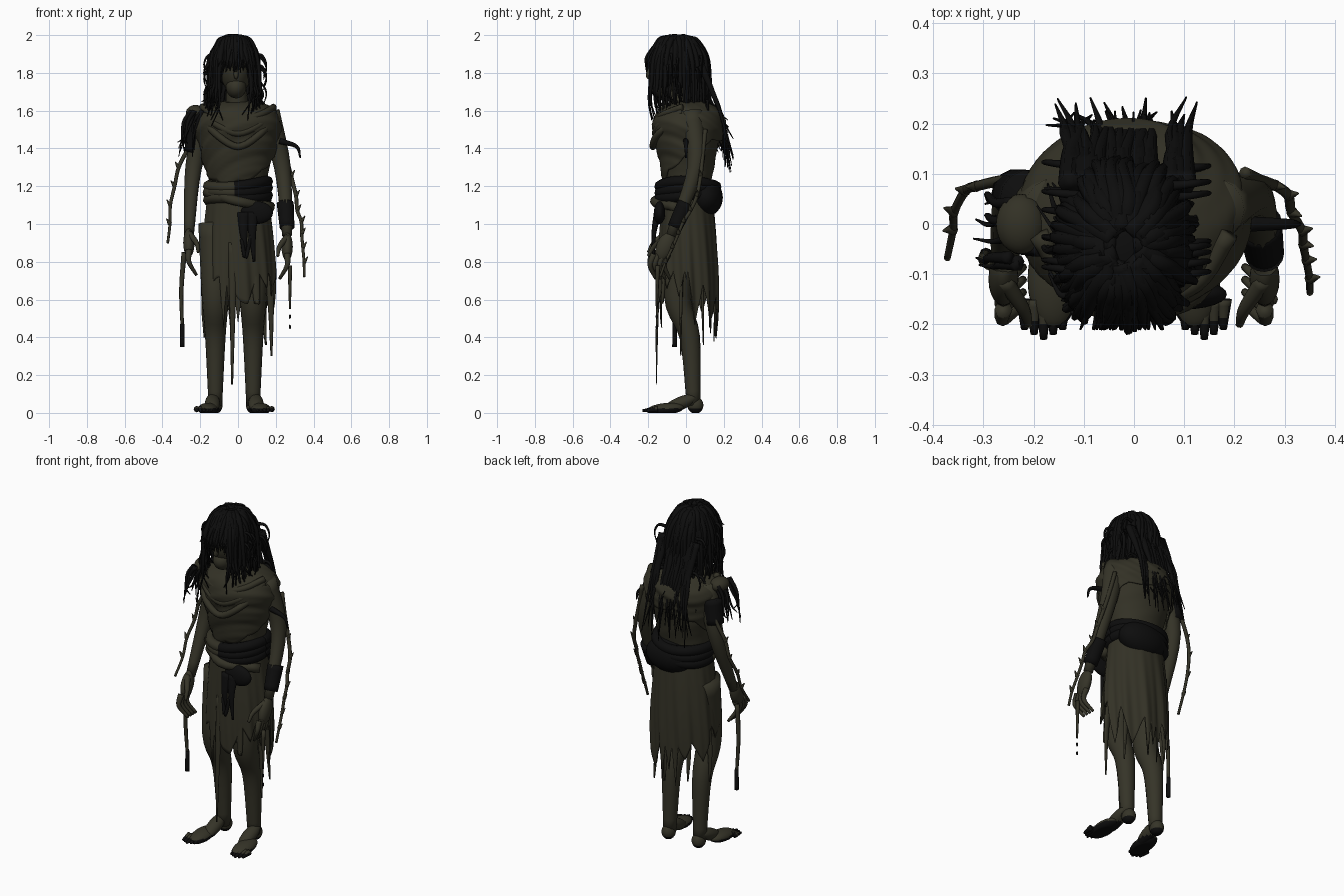
import bpy, bmesh, math, random
from math import sin, cos, tau
from mathutils import Vector, Matrix

random.seed(7)
cube = bpy.data.objects.get("Cube")
if cube:
    bpy.data.objects.remove(cube, do_unlink=True)


def material(name, *rgb):
    mat = bpy.data.materials.new(name)
    mat.use_nodes = True
    mat.diffuse_color = (*rgb, 1)
    shader = mat.node_tree.nodes["Principled BSDF"]
    shader.inputs["Base Color"].default_value = (*rgb, 1)
    shader.inputs["Roughness"].default_value = 1
    return mat


SKIN = material("olive skin", .036, .034, .021)
CLOTH = material("olive cloth", .033, .031, .019)
BLACK = material("soot black", .004, .004, .004)


def finish(bm, name, *mats, rule=None):
    bmesh.ops.recalc_face_normals(bm, faces=bm.faces)
    for face in bm.faces:
        face.smooth = True
        if rule:
            face.material_index = int(rule(face.calc_center_median()))
    mesh = bpy.data.meshes.new(name)
    bm.to_mesh(mesh)
    bm.free()
    for mat in mats:
        mesh.materials.append(mat)
    obj = bpy.data.objects.new(name, mesh)
    bpy.context.collection.objects.link(obj)
    return obj


def bridge(bm, rings):
    """Join neighbouring closed rings of vertices with quads."""
    for low, high in zip(rings, rings[1:]):
        for k in range(len(low)):
            bm.faces.new((low[k - 1], low[k], high[k], high[k - 1]))


def smooth_path(points, steps=5):
    p = [Vector(q) for q in points]
    p = [p[0] * 2 - p[1]] + p + [p[-1] * 2 - p[-2]]
    path = []
    for a, b, c, d in zip(p, p[1:], p[2:], p[3:]):
        for k in range(steps):
            t = k / steps
            path.append(b + ((c - a) + ((a * 2 - b * 5 + c * 4 - d) + (b * 3 - a - c * 3 + d) * t) * t) * t / 2)
    return path + [p[-2]]


def tube(bm, points, thick, tip, sides=8, flat=1):
    """Sweep a circle along a smooth path, tapering from thick to tip."""
    path = smooth_path(points)
    last = len(path) - 1
    rings, across = [], None
    for i, centre in enumerate(path):
        along = (path[min(i + 1, last)] - path[max(i - 1, 0)]).normalized()
        if across is None:
            across = Vector((1, 0, 0)) if abs(along.z) > .8 else along.cross(Vector((0, 0, 1)))
        across = (across - along * across.dot(along)).normalized()
        other = along.cross(across) * flat
        radius = thick + (tip - thick) * i / last
        rings.append([bm.verts.new(centre + (across * cos(tau * k / sides) + other * sin(tau * k / sides)) * radius)
                      for k in range(sides)])
    bridge(bm, rings)
    bm.faces.new(rings[0])
    bm.faces.new(rings[-1])


def tubes(name, mat, paths, thick, tip, **options):
    bm = bmesh.new()
    for points in paths:
        tube(bm, points, thick, tip, **options)
    return finish(bm, name, mat)


def add_ball(bm, centre, size, tilt=0):
    place = Matrix.Translation(centre) @ Matrix.Rotation(tilt, 4, "X") @ Matrix.Diagonal((*size, 1))
    bmesh.ops.create_uvsphere(bm, u_segments=24, v_segments=16, radius=1, matrix=place)


def ball(name, mat, centre, size, tilt=0):
    bm = bmesh.new()
    add_ball(bm, centre, size, tilt)
    return finish(bm, name, mat)


COLUMNS, ROWS = 120, 26


def garment(name, top, width, hem, fold):
    """Draped shell: width follows height, hem and folds follow the angle."""
    bm, rings = bmesh.new(), []
    for row in range(ROWS + 1):
        ring = []
        for k in range(COLUMNS):
            a = tau * k / COLUMNS
            z = top + (hem(k, a) - top) * row / ROWS
            r = width(z) * (1 + fold(a, z))
            ring.append(bm.verts.new((r * cos(a), .01 + r * .82 * sin(a), z)))
        rings.append(ring)
    bridge(bm, rings)
    obj = finish(bm, name, CLOTH)
    obj.modifiers.new("thickness", "SOLIDIFY").thickness = .006


def jitter(amount):
    return random.uniform(-amount, amount)


# Limbs, built once per side
for side, s, shift in (("left", 1, 0), ("right", -1, .04)):
    x = s * (.08 + shift)
    tubes(side + "_leg", SKIN, [[(x, 0, 1), (x, -.045, .62), (x, .02, .4), (x, .04, .04)]], .09, .036, sides=16)

    # Foot with sloping instep, five toes and a black sole
    bm = bmesh.new()
    toe_x = x + s * .06
    add_ball(bm, (x, .05, .04), (.038, .042, .045))
    add_ball(bm, (x + s * .015, -.03, .05), (.04, .1, .035), .4)
    add_ball(bm, (x + s * .04, -.11, .02), (.052, .1, .032), .1)
    for k in range(-2, 3):
        root = Vector((toe_x + s * k * .019, -.15, .02))
        tube(bm, [root, root + Vector((0, -.08 + abs(k) * .01, -.008))], .017, .007)
    for vert in bm.verts:
        vert.co.z = max(vert.co.z, 0)
    finish(bm, side + "_foot", SKIN, BLACK, rule=lambda c: c.z < .024)

    # Arm, palm and curled fingers
    tubes(side + "_arm", SKIN, [[(s * .16, .03, 1.59), (s * .235, .05, 1.3), (s * .26, -.08, .94)]],
          .062, .026, sides=14)
    palm = Vector((s * .26, -.11, .88 + shift / 2))
    ball(side + "_palm", SKIN, palm, (.03, .046, .08), -.4)
    digits = []
    for k in range(4):
        knuckle = palm + Vector((0, -.06 + k * .025, -.04))
        digits.append([knuckle, knuckle + Vector((0, -.02, -.06)), knuckle + Vector((s * -.04, .01, -.13))])
    digits.append([palm + Vector((0, 0, .05)), palm + Vector((s * -.04, -.06, 0)), palm + Vector((s * -.05, -.09, -.05))])
    tubes(side + "_fingers", SKIN, digits, .018, .008)
    ball(side + "_eye", BLACK, (s * .033 - .01, -.183, 1.835), (.016, .008, .009))

tubes("wrist_wrap", BLACK, [[(.25, 0, 1.11), (.26, -.06, .98)]], .045, .039, sides=16)
tubes("arm_band", BLACK, [[(-.21, .05, 1.52), (-.235, .06, 1.38)]], .058, .05, sides=14)

# Neck and face
tubes("neck", SKIN, [[(0, 0, 1.5), (-.01, -.05, 1.75)]], .07, .05, sides=14)
ball("head", SKIN, (-.01, -.07, 1.82), (.083, .125, .135), .1)
ball("jaw", SKIN, (-.01, -.12, 1.725), (.054, .07, .06))
ball("nose", SKIN, (-.01, -.19, 1.8), (.014, .02, .035), -.3)


# Tunic and diagonal shawl share the torso shape, closing at the neck
def torso(z):
    chest = min(max((z - 1.2) / .3, 0), 1)
    dome = max(z - 1.5, 0) / .16
    return (.145 + .07 * chest) * math.sqrt(max(1 - dome ** 3, 0))


def wrinkle(v):
    return sin(v) / 2 + sin(2.3 * v + 1) / 4


garment("tunic", 1.66, torso, lambda k, a: 1.12, lambda a, z: .025 * wrinkle(40 * z + 3 * cos(a)))
garment("shawl", 1.66, torso, lambda k, a: 1.34 - .12 * cos(a + 1.9) - .02 * abs(sin(4 * a)),
        lambda a, z: .06 + .07 * max(0, sin(a)) + .045 * wrinkle(50 * z - 4 * cos(a) + 5 * sin(a)))
cowl = [[(-.19, -.02, 1.62 - drop / 2), (-.12, -.12 - drop / 4, 1.58 - drop), (0, -.15 - drop / 4, 1.55 - drop * 1.4),
         (.12, -.12 - drop / 4, 1.58 - drop), (.19, -.02, 1.62 - drop / 2)] for drop in (0, .05, .1)]
tubes("cowl_folds", CLOTH, cowl, .02, .018)

# Ragged skirt: the hem is a row of random teeth
teeth = []
while len(teeth) < COLUMNS:
    wide, deep = random.choice((4, 8, 10, 14)), random.uniform(.08, .26)
    teeth += [deep * (1 - abs(2 * j / wide - 1)) for j in range(wide)]


def skirt_hem(k, a):
    front, back = max(0, -sin(a)) ** 10, max(0, sin(a))
    return .75 - .12 * front - .13 * back - teeth[k]


garment("skirt", 1.18, lambda z: .158 + .038 * sin(math.pi * (1.18 - z)), skirt_hem,
        lambda a, z: .08 * min(1, (1.18 - z) * 2) * wrinkle(9 * a + 3 * z))

# Torn strips spaced around the skirt, tucked under it at the top
strips = []
for k, bottom in enumerate((.15, .6, .3, .36, .4, .42, .4, .55)):
    a = math.radians(k * 45 - 100)
    x, y = .18 * cos(a), .16 * sin(a)
    strips.append([(x * .8, y * .8, .9), (x * .95 + jitter(.01), y * .95, .6), (x, y, bottom)])
tubes("hem_strips", CLOTH, strips, .03, .005, flat=.5)

# Waist sash of three coils, with cloth showing at the front right
bm = bmesh.new()
for coil in range(3):
    loop = []
    for k in range(25):
        a = tau * k / 24
        loop.append((.156 * cos(a), .01 + .148 * sin(a), 1.14 + coil * .033 + .012 * cos(a) + .008 * sin(2 * a + coil)))
    tube(bm, loop, .03, .03)
finish(bm, "sash", BLACK, CLOTH, rule=lambda c: c.x < -.02 and c.y < 0)
ball("sash_bulge", BLACK, (.03, .105, 1.14), (.15, .09, .1))
tubes("waist_roll", CLOTH, [[(-.17, -.04, 1.17), (0, -.165, 1.12), (.18, -.05, 1.09)]], .026, .026)

# Front pouch and its dangling ties
ball("front_pouch", BLACK, (.1, -.14, 1.06), (.085, .03, .06))
tubes("pouch_flaps", BLACK, [[(x, -.15, 1.06), (x, -.17, .95), (x + .01, -.17, low)]
                             for x, low in ((.03, .86), (.075, .8))], .034, .007, flat=.6)
tubes("pouch_loop", BLACK, [[(.02, -.17, .92), (.04, -.18, .82), (.07, -.17, .95)]], .01, .01)

# Tattered cords trailing from the arms, with small barbs
cords = [[(.22, .1, 1.5), (.3, .06, 1.15), (.34, -.04, .95), (.35, -.13, .72)],
         [(-.22, .08, 1.5), (-.34, .06, 1.2), (-.365, -.06, .9)]]
cords = [[point + Vector((jitter(.008), jitter(.01), 0)) for point in smooth_path(cord, 3)] for cord in cords]
barbs = []
for point in cords[0][2:-1] + cords[1][2:-1]:
    barbs.append([point, point + Vector((math.copysign(.02, point.x), jitter(.01), .03))])
tubes("trailing_cords", CLOTH, cords, .012, .007)
tubes("cord_barbs", CLOTH, barbs, .012, .002)

# Drips below the hands
tubes("right_drip", CLOTH, [[(-.285, -.08, .85), (-.3, -.07, .65), (-.295, -.06, .45)]], .014, .009)
tubes("right_drip_tip", BLACK, [[(-.295, -.06, .47), (-.295, -.06, .35)]], .011, .013)
tubes("left_drip", CLOTH, [[(.275, -.15, .78), (.275, -.155, .55)]], .012, .005)
for z in (.51, .455):
    ball("drop", BLACK, (.275, -.155, z), (.006, .006, .012))

# Hair: cap plus tapering locks, parted over the face
ball("hair_cap", BLACK, (-.015, -.03, 1.85), (.115, .15, .135), -.25)
locks, count = [], 150
for i in range(count):
    a = tau * i / count + jitter(.05)
    c, s, spread = cos(a), sin(a), random.uniform(.88, 1.08)
    reach = lambda grow, z: (c * .132 * grow - .02 + jitter(.01), s * .17 * grow - .045, z + jitter(.012))
    lock = [reach(.2, 1.975), reach(.58, 1.96), reach(spread * .9, 1.88)]
    if s < -.83:
        lock.append((lock[-1][0] * 1.2, -.21, 1.83 + jitter(.03)))
    else:
        end = 1.59 - .13 * max(0, s) + jitter(.1)
        lock += [reach(spread, 1.75), reach(spread * 1.05, (1.74 + end) / 2),
                 (c * .13 - .025 + jitter(.04), s * .21 + jitter(.02), end)]
    locks.append(lock)
for i in range(28):  # long mane down the back
    x = jitter(.12) - .01
    locks.append([(x, .08, 1.84), (x, .14, 1.7), (x + jitter(.02), .19, 1.56),
                  (x * 1.2 + jitter(.03), .22 + jitter(.035), 1.36 + jitter(.09))])
tubes("hair_locks", BLACK, locks, .022, .002, sides=6)

# Stray curls flicking outward
curls = []
for i in range(18):
    s, root = random.choice((-1, 1)), Vector((-.015, jitter(.12), 1.75 + jitter(.15)))
    curls.append([root + Vector((s * out, out / 9, rise))
                  for out, rise in ((.09, .02), (.14, .02), (.165, -.03), (.15, -.09))])
tubes("stray_curls", BLACK, curls, .01, .002, sides=6)

# Dark tangle on the right shoulder and a thorn on the left arm
tangle = []
for i in range(12):
    x, y = jitter(.04) - .24, jitter(.07) - .02
    tangle.append([(x + .03, y, 1.6), (x + jitter(.02), y, 1.54), (x - .02, y + jitter(.02), 1.46),
                   (x - .03 + jitter(.03), y, 1.4 + jitter(.05))])
tubes("shoulder_tangle", BLACK, tangle, .013, .002, sides=6)
ball("shoulder_knot", CLOTH, (-.225, 0, 1.59), (.05, .06, .04))
tubes("arm_thorn", BLACK, [[(.22, 0, 1.44), (.31, 0, 1.41), (.33, 0, 1.35)]], .016, .004)
